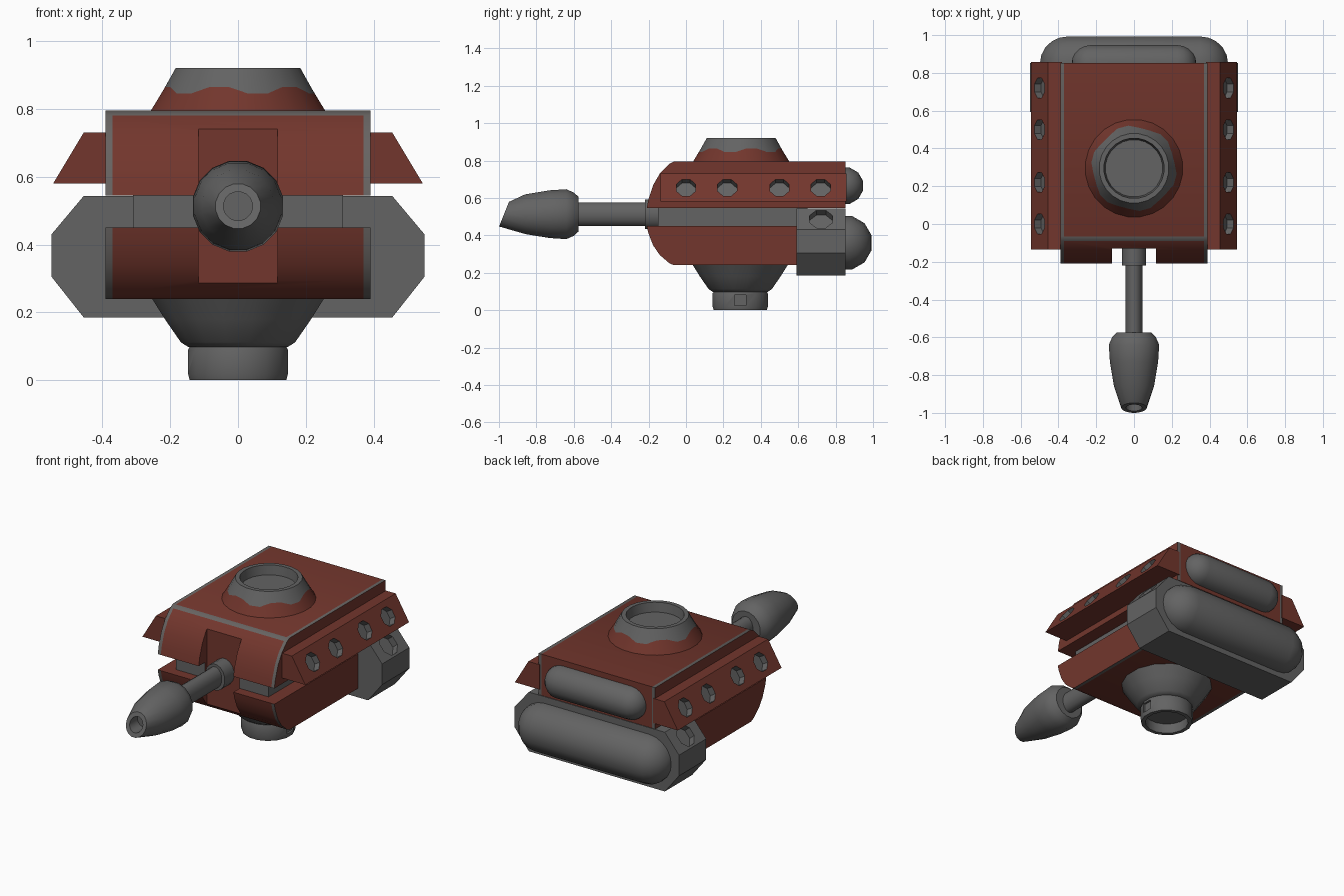
import bpy, bmesh, math
from mathutils import Vector

if "Cube" in bpy.data.objects:
    bpy.data.objects.remove(bpy.data.objects["Cube"])

# colours: 0 red paint, 1 grey metal, 2 worn edge metal
MATS = []
for name, col in (("red paint", (0.17, 0.037, 0.026)),
                  ("grey metal", (0.125, 0.125, 0.125)),
                  ("worn edge", (0.135, 0.125, 0.12))):
    m = bpy.data.materials.new(name)
    m.diffuse_color = (*col, 1)
    m.use_nodes = True
    m.node_tree.nodes["Principled BSDF"].inputs["Base Color"].default_value = m.diffuse_color
    MATS.append(m)


def finish(name, bm, mat=None, smooth=40):
    bmesh.ops.remove_doubles(bm, verts=bm.verts, dist=1e-5)
    bmesh.ops.recalc_face_normals(bm, faces=bm.faces)
    me = bpy.data.meshes.new(name)
    for f in bm.faces:
        if mat is not None:
            f.material_index = mat
    bm.to_mesh(me)
    bm.free()
    for m in MATS:
        me.materials.append(m)
    ob = bpy.data.objects.new(name, me)
    bpy.context.collection.objects.link(ob)
    if smooth:
        activate(ob)
        bpy.ops.object.shade_smooth_by_angle(angle=math.radians(smooth))
    return ob


def activate(ob):
    bpy.ops.object.select_all(action='DESELECT')
    ob.select_set(True)
    bpy.context.view_layer.objects.active = ob


def loft(rings):
    """Skin closed rings of points and cap both ends."""
    bm = bmesh.new()
    vs = [[bm.verts.new(p) for p in r] for r in rings]
    n = len(vs[0])
    for a, b in zip(vs, vs[1:]):
        for i in range(n):
            j = (i + 1) % n
            bm.faces.new((a[i], a[j], b[j], b[i]))
    bm.faces.new(vs[0])
    bm.faces.new(vs[-1])
    return bm


def lathe(profile, n, centre, axis):
    """Turn (radius, position) pairs round an axis through centre."""
    cx, cy, cz = centre
    rings = []
    for r, h in profile:
        ring = []
        for i in range(n):
            a = 2 * math.pi * (i + 0.5) / n
            c, s = max(r, 1e-7) * math.cos(a), max(r, 1e-7) * math.sin(a)
            p = {'X': (h, c, s), 'Y': (c, h, s), 'Z': (c, s, h)}[axis]
            ring.append((p[0] + cx, p[1] + cy, p[2] + cz))
        rings.append(ring)
    return loft(rings)


def box(x0, x1, y0, y1, z0, z1):
    return loft([[(x, y0, z0), (x, y1, z0), (x, y1, z1), (x, y0, z1)] for x in (x0, x1)])


def cut(ob, bm, mat):
    cutter = finish("cutter", bm, mat, 0)
    cutter.hide_render = True
    md = ob.modifiers.new("cut", 'BOOLEAN')
    md.operation, md.solver, md.object = 'DIFFERENCE', 'EXACT', cutter
    activate(ob)
    bpy.ops.object.modifier_apply(modifier=md.name)
    bpy.data.objects.remove(cutter)


def drill(ob, pos, direction, r, depth):
    """Eight-sided blind hole."""
    bm = lathe([(r, -depth), (r, depth)], 8, (0, 0, 0), 'Z')
    rot = Vector(direction).to_track_quat('Z', 'Y').to_matrix()
    for v in bm.verts:
        v.co = rot @ v.co + Vector(pos)
    cut(ob, bm, 1)


def slot():
    return box(-0.116, 0.116, -0.4, -0.13, 0.1, 0.9)


# hull halves with rounded noses, worn strips on edges, and the gun slot
NOSE = [(-0.21, 0.0), (-0.2, 0.05), (-0.175, 0.125), (-0.14, 0.185),
        (-0.09, 0.236), (-0.065, 0.25)]


def hull(name, z0, scale, rear):
    prof = [(y, z0 + z * scale) for y, z in NOSE]
    prof += [(rear, z0 + 0.25 * scale), (rear, z0)]
    bm = loft([[(x, y, z) for y, z in prof] for x in (-0.39, -0.37, 0.37, 0.39)])
    bm.normal_update()
    for f in bm.faces:
        c = f.calc_center_median()
        outer = 0.37 < abs(c.x) < 0.389
        crease = scale > 0 and -0.09 < c.y < -0.065
        if (outer or crease) and abs(c.z - z0) > 0.01:
            f.material_index = 2
    ob = finish(name, bm)
    cut(ob, slot(), 0)


hull("upper_hull", 0.545, 1.0, 0.852)
hull("lower_hull", 0.45, -0.84, 0.6)
core = finish("hull_core", box(-0.31, 0.31, -0.15, 0.65, 0.44, 0.555), 1, 0)
cut(core, slot(), 0)

# side pods with four launcher holes each
for s, side in ((-1, "left"), (1, "right")):
    sec = [(0.38, 0.58), (0.545, 0.58), (0.455, 0.73), (0.38, 0.73)]
    pod = finish(side + "_pod", loft([[(s * x, y, z) for x, z in sec]
                                      for y in (-0.135, 0.857)]), 0, 0)
    for y in (0.0, 0.22, 0.5, 0.72):
        drill(pod, (s * 0.5, y, 0.655), (s * 0.857, 0, 0.514), 0.056, 0.04)

# rear engine box with a hole on each upper slope
half = [(0.455, 0.185), (0.55, 0.305), (0.55, 0.43), (0.455, 0.543)]
sec = half + [(-x, z) for x, z in reversed(half)]
engine = finish("engine_box", loft([[(x, y, z) for x, z in sec]
                                    for y in (0.592, 0.852)]), 1, 0)
for s in (-1, 1):
    drill(engine, (s * 0.502, 0.722, 0.487), (s * 0.76, 0, 0.65), 0.066, 0.04)


# rounded tanks on the back
def tank(name, r, straight, z):
    arc = [(r * math.cos(a), straight + r * math.sin(a))
           for a in (math.pi / 2 * i / 5 for i in range(6))]
    prof = [(q, -h) for q, h in reversed(arc)] + arc
    bm = lathe(prof, 12, (0, 0.85, z), 'X')
    bmesh.ops.bisect_plane(bm, geom=bm.verts[:] + bm.edges[:] + bm.faces[:],
                           plane_co=(0, 0.84, 0), plane_no=(0, 1, 0), clear_inner=True)
    finish(name, bm, 1, 50)


tank("large_rear_tank", 0.148, 0.35, 0.36)
tank("small_rear_tank", 0.1, 0.23, 0.665)

# cupola: red base, bare metal rim with a wavy paint edge
bm = lathe([(0.262, 0.79), (0.222, 0.855), (0.185, 0.921), (0.16, 0.921),
            (0.152, 0.865)], 24, (0, 0.295, 0), 'Z')
for v in bm.verts:
    if abs(v.co.z - 0.855) < 0.001:
        a = math.atan2(v.co.y - 0.295, v.co.x)
        dz = 0.014 * math.sin(6 * a)
        k = (0.222 - 0.58 * dz) / 0.222
        v.co = (v.co.x * k, 0.295 + (v.co.y - 0.295) * k, v.co.z + dz)
for f in bm.faces:
    f.material_index = 0 if f.calc_center_median().z < 0.85 else 1
finish("cupola", bm)

# turret bowl and mounting ring below
finish("lower_bowl", lathe([(0.265, 0.25), (0.255, 0.235), (0.22, 0.18), (0.172, 0.112),
                            (0.15, 0.098)], 16, (0, 0.29, 0), 'Z'), 1)
ring = finish("mounting_ring", lathe([(0.142, 0.105), (0.15, 0.09), (0.15, 0.018),
                                      (0.145, 0), (0.122, 0), (0.122, 0.06)],
                                     16, (0, 0.29, 0), 'Z'), 1)
for s in (-1, 1):
    cut(ring, box(s * 0.135, s * 0.2, 0.26, 0.32, 0.025, 0.082), 1)


# gun: oval collar and barrel, then the muzzle with a slanted tip
def oval(name, rx, rz, y0, y1):
    bm = lathe([(rx, y0), (rx, y1)], 16, (0, 0, 0), 'Y')
    for v in bm.verts:
        v.co.z = v.co.z * rz / rx + 0.513
    finish(name, bm, 1)


oval("gun_collar", 0.066, 0.08, -0.22, -0.12)
oval("gun_barrel", 0.046, 0.064, -0.6, -0.2)
bm = lathe([(0.095, -0.575), (0.118, -0.6), (0.136, -0.64), (0.13, -0.73), (0.108, -0.86),
            (0.067, -0.973), (0.043, -0.973), (0.043, -0.9)], 16, (0, 0, 0.513), 'Y')
for v in bm.verts:
    if v.co.y < -0.95:
        v.co.y += 0.4 * (v.co.z - 0.513)
finish("muzzle", bm, 1)
